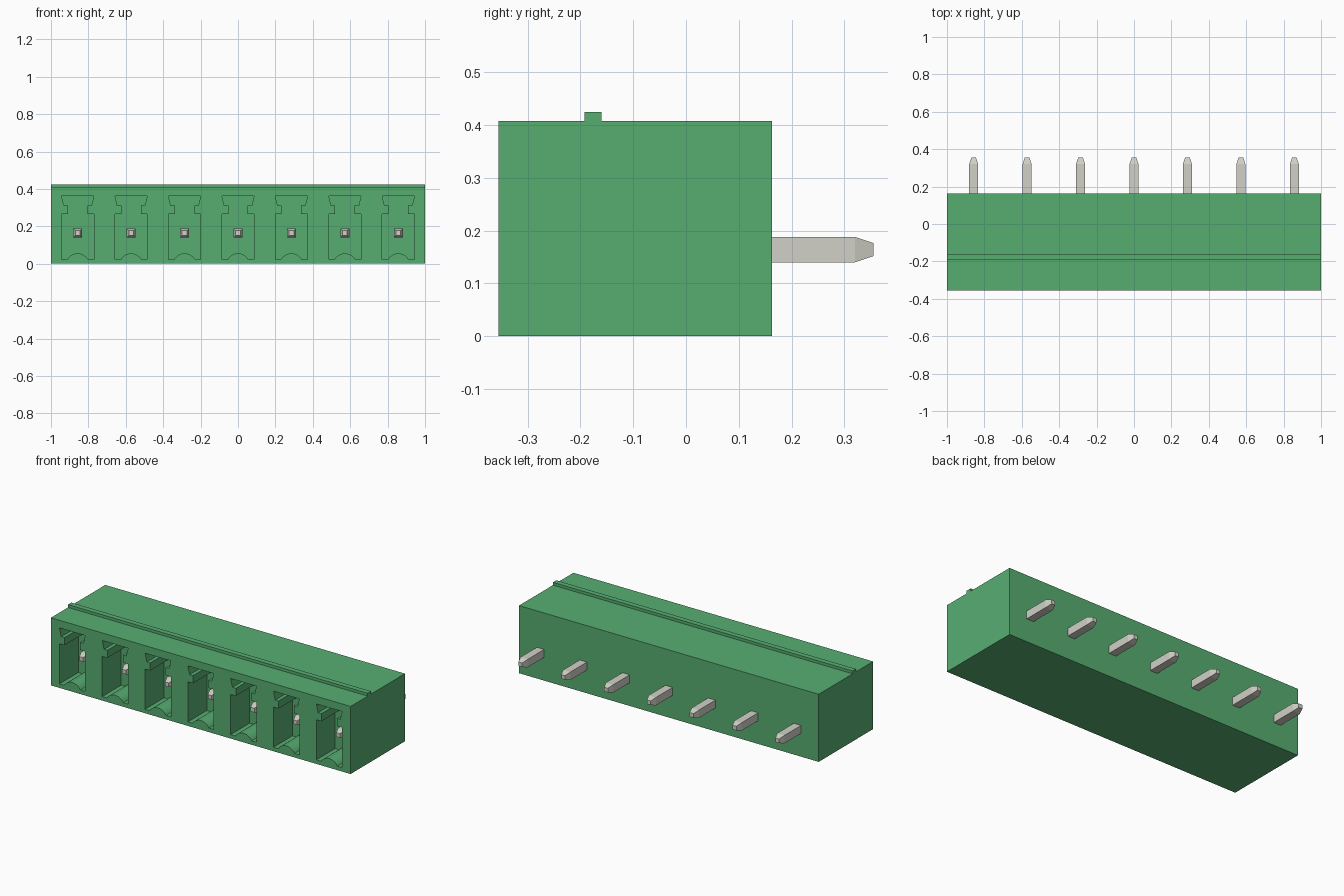
import bpy, bmesh, math
from mathutils import Vector

if "Cube" in bpy.data.objects:
    bpy.data.objects.remove(bpy.data.objects["Cube"], do_unlink=True)

PITCH = 2 / 7
CENTRES = [(i - 3) * PITCH for i in range(7)]
FRONT, BACK, FLOOR = -0.355, 0.163, -0.175   # housing faces and pocket floor along y
PIN_Z = 0.164


def material(name, rgb):
    m = bpy.data.materials.new(name)
    m.use_nodes = True
    m.diffuse_color = (*rgb, 1)
    m.node_tree.nodes["Principled BSDF"].inputs["Base Color"].default_value = (*rgb, 1)
    return m


def loft(bm, rings):
    """Skin a closed solid through matching rings of points."""
    loops = [[bm.verts.new(p) for p in ring] for ring in rings]
    for a, b in zip(loops, loops[1:]):
        for i in range(len(a)):
            j = (i + 1) % len(a)
            bm.faces.new((a[i], a[j], b[j], b[i]))
    bm.faces.new(loops[0][::-1])
    bm.faces.new(loops[-1])


def make_object(name, bm, mat):
    bmesh.ops.recalc_face_normals(bm, faces=bm.faces)
    me = bpy.data.meshes.new(name)
    bm.to_mesh(me)
    bm.free()
    me.materials.append(mat)
    ob = bpy.data.objects.new(name, me)
    bpy.context.scene.collection.objects.link(ob)
    return ob


green = material("green plastic", (0.095, 0.42, 0.167))
metal = material("grey metal", (0.645, 0.638, 0.572))

# Housing: side profile with the top rib, extruded along x
side = [(FRONT, 0), (BACK, 0), (BACK, 0.408), (-0.16, 0.408), (-0.16, 0.425),
        (-0.192, 0.425), (-0.192, 0.408), (FRONT, 0.408)]
bm = bmesh.new()
loft(bm, [[(x, y, z) for y, z in side] for x in (-1, 1)])
housing = make_object("housing", bm, green)

# Keyed socket outline: right half, mirrored, with an arched key along the bottom
half = [(0.086, 0.024), (0.086, 0.266), (0.052, 0.266), (0.052, 0.312),
        (0.074, 0.312), (0.086, 0.362)]
arch = []
for k in range(13):
    a = math.radians(150 - 10 * k)
    arch.append((0.063 * math.cos(a), 0.024 + 0.063 * (math.sin(a) - 0.5)))
outline = arch + half + [(-x, z) for x, z in reversed(half)]

bm = bmesh.new()
for cx in CENTRES:
    loft(bm, [[(cx + x, y, z) for x, z in outline] for y in (FRONT - 0.05, FLOOR)])
cutter = make_object("socket_cutter", bm, green)
cutter.hide_render = True

# Cut the sockets, then drop the cutter
mod = housing.modifiers.new("sockets", 'BOOLEAN')
mod.operation = 'DIFFERENCE'
mod.solver = 'EXACT'
mod.object = cutter
bpy.context.view_layer.objects.active = housing
bpy.ops.object.modifier_apply(modifier=mod.name)
bpy.data.objects.remove(cutter, do_unlink=True)

# Square pins with tapered tips at both ends
stations = [(-0.27, 0.0125), (-0.235, 0.024), (0.32, 0.024), (0.355, 0.0125)]
for n, cx in enumerate(CENTRES, 1):
    bm = bmesh.new()
    loft(bm, [[(cx + sx * r, y, PIN_Z + sz * r)
               for sx, sz in ((-1, -1), (1, -1), (1, 1), (-1, 1))]
              for y, r in stations])
    make_object(f"pin_{n}", bm, metal)
